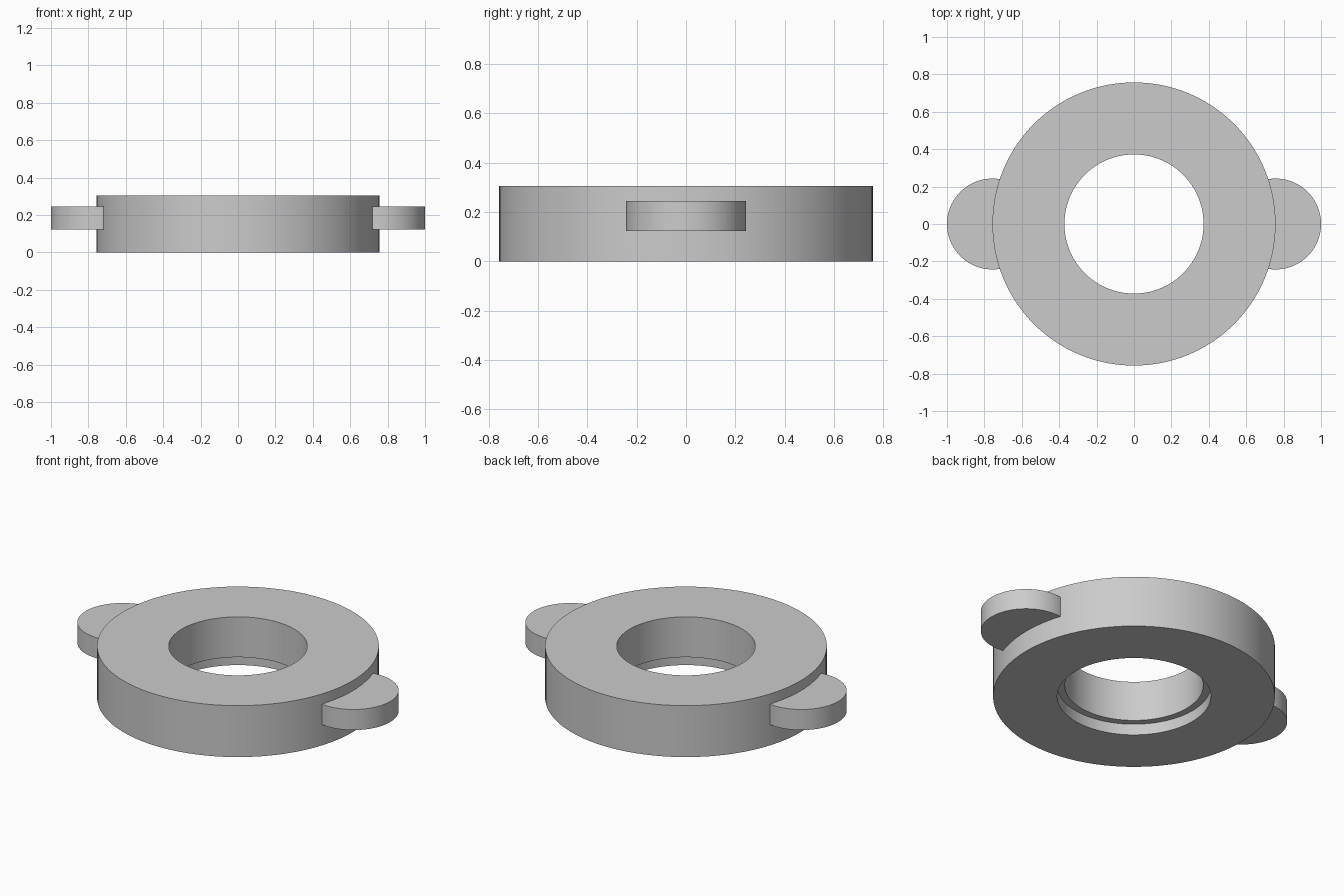
import bpy
import bmesh
import math

cube = bpy.data.objects.get("Cube")
if cube:
    bpy.data.objects.remove(cube, do_unlink=True)

OUTER_R, BORE_R, RECESS_R = 0.757, 0.372, 0.413
HEIGHT, RECESS_DEPTH = 0.305, 0.066
LUG_R, LUG_BOTTOM, LUG_TOP = 0.243, 0.123, 0.245

grey = bpy.data.materials.new("grey")
grey.use_nodes = True
colour = (0.6, 0.6, 0.6, 1)
grey.diffuse_color = colour
grey.node_tree.nodes["Principled BSDF"].inputs["Base Color"].default_value = colour


def lathe(name, profile, segments):
    """Revolve a closed (radius, height) profile around z."""
    bm = bmesh.new()
    verts = [bm.verts.new((r, 0, z)) for r, z in profile]
    edges = [bm.edges.new((verts[i - 1], verts[i])) for i in range(len(verts))]
    bmesh.ops.spin(bm, geom=verts + edges, cent=(0, 0, 0), axis=(0, 0, 1),
                   angle=math.tau, steps=segments, use_merge=True)
    bmesh.ops.remove_doubles(bm, verts=bm.verts, dist=1e-5)
    bmesh.ops.recalc_face_normals(bm, faces=bm.faces)
    mesh = bpy.data.meshes.new(name)
    bm.to_mesh(mesh)
    bm.free()
    obj = bpy.data.objects.new(name, mesh)
    bpy.context.collection.objects.link(obj)
    mesh.materials.append(grey)
    return obj


# Ring with a straight bore and a shallow recess underneath
ring = lathe("ring_body", [
    (OUTER_R, 0), (OUTER_R, HEIGHT), (BORE_R, HEIGHT),
    (BORE_R, RECESS_DEPTH), (RECESS_R, RECESS_DEPTH), (RECESS_R, 0),
], 128)

bpy.ops.object.select_all(action="DESELECT")
ring.select_set(True)
bpy.context.view_layer.objects.active = ring

# Rounded side lugs, fused into the rim
for side in (-1, 1):
    bpy.ops.mesh.primitive_cylinder_add(
        vertices=96, radius=LUG_R, depth=LUG_TOP - LUG_BOTTOM,
        location=(side * OUTER_R, 0, (LUG_TOP + LUG_BOTTOM) / 2))
    lug = bpy.context.object
    lug.name = "left_lug" if side > 0 else "right_lug"
    lug.data.materials.append(grey)
    union = ring.modifiers.new("fuse_lug", "BOOLEAN")
    union.operation = "UNION"
    union.solver = "EXACT"
    union.object = lug
    lug.select_set(False)
    ring.select_set(True)
    bpy.context.view_layer.objects.active = ring
    bpy.ops.object.modifier_apply(modifier=union.name)
    bpy.data.objects.remove(lug, do_unlink=True)

# Smooth round walls, crisp rims
bpy.ops.object.shade_smooth_by_angle(angle=math.radians(30))
